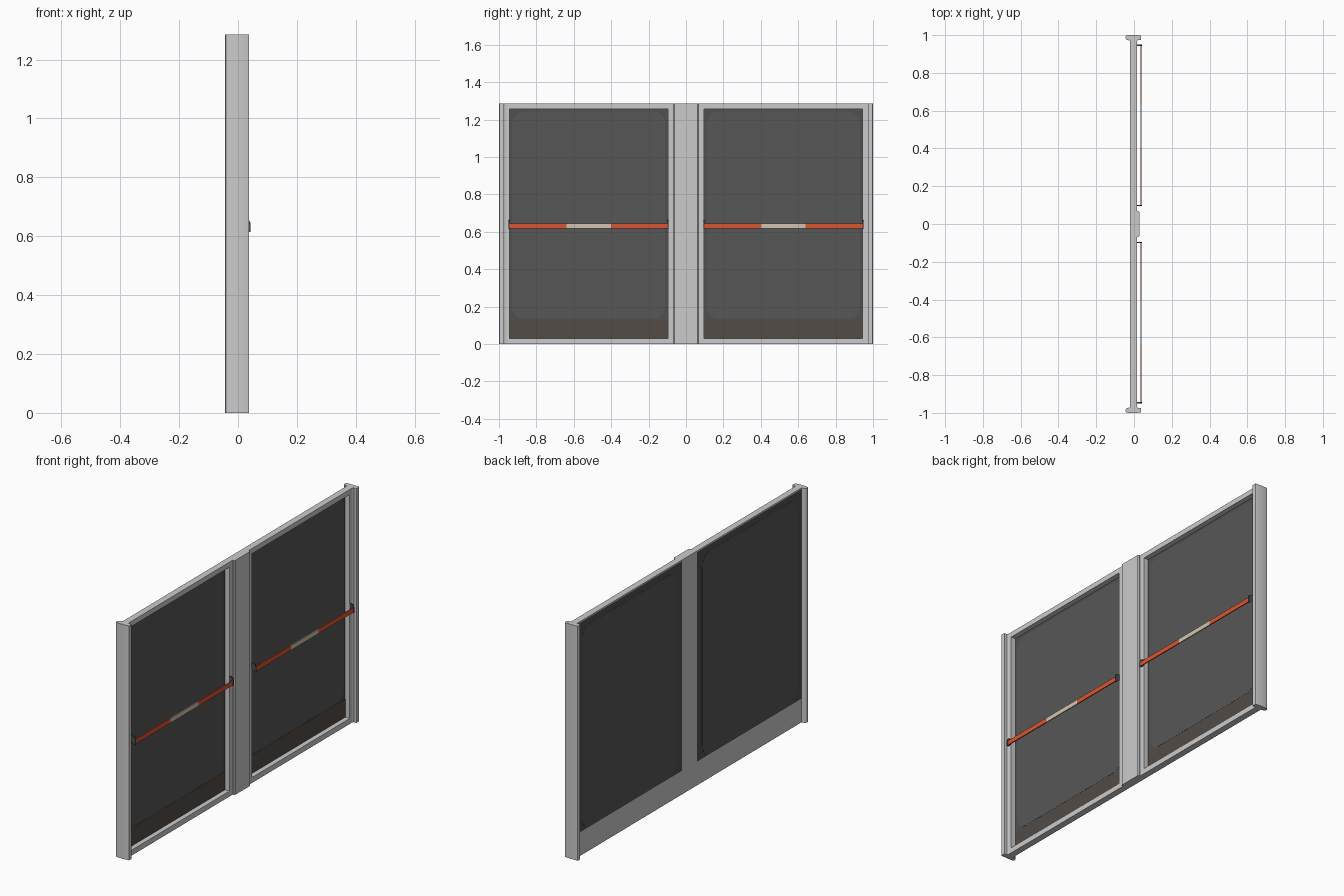
import bpy, bmesh, math

if "Cube" in bpy.data.objects:
    bpy.data.objects.remove(bpy.data.objects["Cube"])


def mat(name, c):
    m = bpy.data.materials.new(name)
    m.diffuse_color = (*c, 1)
    m.use_nodes = True
    m.node_tree.nodes["Principled BSDF"].inputs["Base Color"].default_value = m.diffuse_color
    return m


GLASS = mat("dark_glass", (0.095, 0.095, 0.095))
BORDER = mat("glass_border", (0.08, 0.08, 0.08))
KICK = mat("kick_brown", (0.085, 0.072, 0.063))
RED = mat("bar_orange", (0.72, 0.09, 0.03))
CREAM = mat("bar_cream", (0.65, 0.55, 0.43))
DARK = mat("bracket_dark", (0.07, 0.07, 0.07))


def prism(name, pts, to3d, vec, material=None):
    """Extrude a 2D outline, mapped into space by to3d, along vec."""
    bm = bmesh.new()
    f = bm.faces.new([bm.verts.new(to3d(a, b)) for a, b in pts])
    r = bmesh.ops.extrude_face_region(bm, geom=[f])
    bmesh.ops.translate(bm, vec=vec, verts=[v for v in r["geom"] if isinstance(v, bmesh.types.BMVert)])
    bmesh.ops.recalc_face_normals(bm, faces=bm.faces)
    me = bpy.data.meshes.new(name)
    bm.to_mesh(me)
    bm.free()
    ob = bpy.data.objects.new(name, me)
    bpy.context.collection.objects.link(ob)
    if material:
        me.materials.append(material)
    return ob


def box(name, x, y, z, material=None):
    y = sorted(y)
    pts = [(y[0], z[0]), (y[1], z[0]), (y[1], z[1]), (y[0], z[1])]
    return prism(name, pts, lambda a, b: (x[0], a, b), (x[1] - x[0], 0, 0), material)


def rounded(y0, y1, z0, z1, r, n=6):
    pts = []
    for cy, cz, a0 in ((y1 - r, z1 - r, 0), (y0 + r, z1 - r, 90), (y0 + r, z0 + r, 180), (y1 - r, z0 + r, 270)):
        for i in range(n + 1):
            a = math.radians(a0 + 90 * i / n)
            pts.append((cy + r * math.cos(a), cz + r * math.sin(a)))
    return pts


H = 1.285
BACK, MID, FRONT = -0.02, -0.012, 0.016

# Frame rails, centre post and outer skin
box("bottom_rail", (MID, FRONT), (-0.975, 0.975), (0, 0.03))
box("top_rail", (MID, FRONT), (-0.975, 0.975), (1.257, H))
box("top_lip", (BACK, MID), (-0.975, 0.975), (1.278, H))
box("outer_bottom_panel", (BACK, MID), (-0.975, 0.975), (0, 0.13))
box("outer_centre_strip", (BACK, MID), (-0.065, 0.065), (0.13, 1.278))
box("centre_stile", (MID, FRONT), (-0.097, 0.097), (0.03, 1.257))
post = [(FRONT, -0.068), (0.023, -0.068), (0.028, -0.062), (0.028, 0.062), (0.023, 0.068), (FRONT, 0.068)]
prism("centre_post", post, lambda a, b: (a, b, 0), (0, 0, H))

for s, side in ((-1, "left"), (1, "right")):
    # End cap with rounded outer corners
    cap = [(-0.044, 0.984), (-0.041, 0.978), (-0.034, 0.974), (BACK, 0.971), (FRONT, 0.965), (0.020, 0.974),
           (0.037, 0.974), (0.037, 0.997), (0.030, 0.999), (0, 1.0), (-0.030, 1.0), (-0.040, 0.998), (-0.044, 0.993)]
    ob = prism(side + "_end_cap", [(a, b * s) for a, b in cap], lambda a, b: (a, b, 0), (0, 0, H))
    bpy.context.view_layer.objects.active = ob
    ob.select_set(True)
    bpy.ops.object.shade_smooth_by_angle(angle=math.radians(40))
    ob.select_set(False)
    box(side + "_outer_stile", (MID, FRONT), (s * 0.945, s * 0.975), (0.03, 1.257))

    # Glass with its dark border and rounded clear area on both faces
    box(side + "_glass_border", (BACK, MID), (s * 0.065, s * 0.975), (0.13, 1.278), BORDER)
    y0, y1 = sorted((s * 0.112, s * 0.93))
    prism(side + "_glass", rounded(y0, y1, 0.135, 1.243, 0.065), lambda a, b: (BACK - 0.0008, a, b),
          (MID - BACK + 0.0016, 0, 0), GLASS)
    box(side + "_kick_panel", (MID, MID + 0.001), (s * 0.097, s * 0.945), (0.03, 0.13), KICK)

    # Striped push bar on two brackets
    for a, b, m in ((0.098, 0.40, RED), (0.40, 0.64, CREAM), (0.64, 0.943, RED)):
        box(side + "_push_bar", (0.034, 0.040), (s * a, s * b), (0.618, 0.643), m)
    for y in (0.094, 0.943):
        prof = [(FRONT, 0.63), (0.034, 0.614), (0.042, 0.614), (0.042, 0.645), (0.036, 0.658), (FRONT, 0.662)]
        prism(side + "_bar_bracket", prof, lambda a, b: (a, s * y, b), (0, s * 0.006, 0), DARK)
